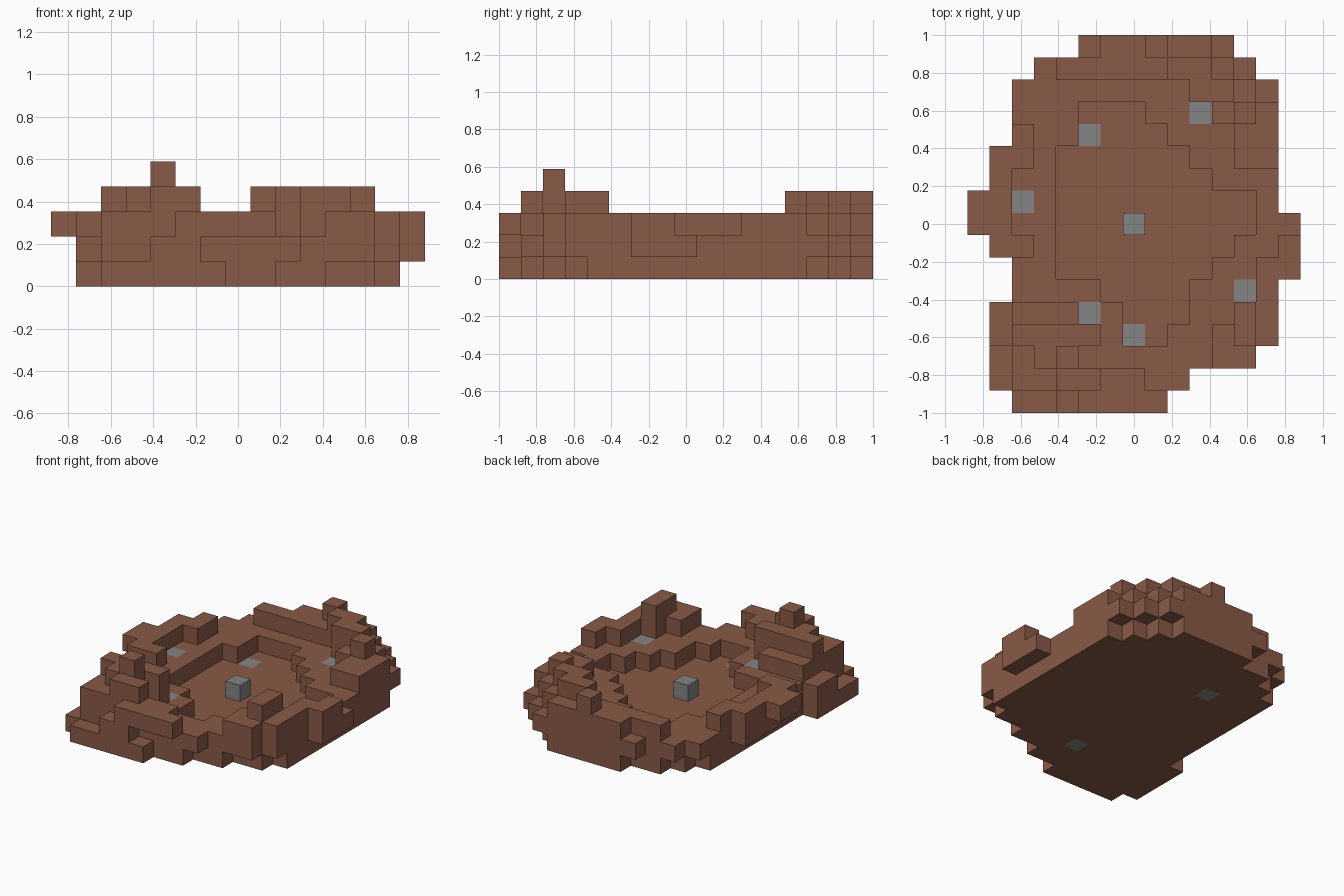
import bpy
import bmesh
from mathutils import Vector

cube = bpy.data.objects.get("Cube")
if cube:
    bpy.data.objects.remove(cube, do_unlink=True)

COLUMNS, ROWS = 15, 17
UNIT = 2 / ROWS


def make_material(name, colour):
    mat = bpy.data.materials.new(name)
    mat.use_nodes = True
    mat.diffuse_color = colour
    mat.node_tree.nodes["Principled BSDF"].inputs["Base Color"].default_value = colour
    return mat


def cells(level, *blocks):
    """Fill grid blocks (first column, last column, first row, last row) on one level."""
    return {(column, row, level)
            for left, right, front, back in blocks
            for column in range(left, right + 1)
            for row in range(front, back + 1)}


def build_part(name, part, occupied, material):
    """Skin the part's cells, leaving out faces buried against other cells."""
    bm = bmesh.new()
    for cell in sorted(part):
        for axis in range(3):
            for side in (-1, 1):
                normal = Vector((0, 0, 0))
                normal[axis] = side
                neighbour = tuple(int(c + n) for c, n in zip(cell, normal))
                if neighbour in occupied:
                    continue
                u, v = Vector((0, 0, 0)), Vector((0, 0, 0))
                u[(axis + 1) % 3] = side
                v[(axis + 2) % 3] = 1
                middle = Vector(cell) + Vector((.5, .5, .5)) + normal / 2
                corners = [middle + (a * u + b * v) / 2
                           for a, b in ((-1, -1), (1, -1), (1, 1), (-1, 1))]
                bm.faces.new([bm.verts.new((p - Vector((COLUMNS / 2, ROWS / 2, 0))) * UNIT)
                              for p in corners])
    bmesh.ops.remove_doubles(bm, verts=bm.verts, dist=UNIT / 100)
    mesh = bpy.data.meshes.new(name)
    bm.to_mesh(mesh)
    bm.free()
    mesh.materials.append(material)
    bpy.context.collection.objects.link(bpy.data.objects.new(name, mesh))


earth = make_material("earth brown", (.25, .102, .062, 1))
rock = make_material("stone grey", (.235, .235, .235, 1))

# Flat slab that forms the basin floor
floor_slab = cells(
    0, (2, 6, 0, 0), (1, 8, 1, 1), (1, 10, 2, 2), (1, 12, 3, 3), (1, 13, 4, 4),
    (2, 13, 5, 13), (3, 12, 14, 14), (4, 11, 15, 15), (6, 10, 16, 16))

# Terrace ring around the sunken basin
terrace = cells(
    1, (4, 5, 0, 0), (2, 9, 1, 1), (2, 12, 2, 2), (1, 13, 3, 4), (2, 13, 5, 5),
    (2, 14, 6, 6), (1, 14, 7, 8), (1, 13, 9, 11), (2, 13, 12, 14),
    (3, 12, 15, 15), (5, 11, 16, 16))
basin = cells(
    1, (7, 8, 3, 3), (7, 9, 4, 4), (6, 9, 5, 5), (4, 10, 6, 6), (4, 11, 7, 7),
    (4, 12, 8, 9), (4, 10, 10, 10), (4, 9, 11, 11), (5, 8, 12, 12), (5, 7, 13, 13))
terrace -= basin

# Broken rim standing on the terrace
front_rim = cells(2, (5, 8, 0, 0), (2, 7, 1, 1), (2, 4, 2, 4), (5, 5, 3, 3))
left_rim = cells(2, (11, 12, 2, 3), (13, 13, 3, 6), (12, 12, 4, 4), (14, 14, 6, 7))
right_rim = cells(2, (1, 2, 7, 7), (0, 1, 8, 9), (1, 1, 10, 11), (2, 2, 11, 12))
back_rim = cells(2, (12, 13, 11, 13), (11, 11, 13, 13), (10, 12, 14, 14),
                 (4, 11, 15, 15), (6, 10, 16, 16))

# Mounds on the rim, and the peak
front_mound = cells(3, (4, 5, 1, 1), (3, 4, 2, 2), (2, 5, 3, 3))
left_mound = cells(3, (12, 12, 3, 4))
back_mound = cells(3, (12, 12, 13, 13), (10, 11, 14, 14), (9, 10, 15, 15), (8, 8, 16, 16))
peak = cells(4, (4, 4, 2, 2))

# Stones set flush in the floor and terrace, with one standing in the middle
floor_stones = cells(0, (5, 5, 12, 12), (7, 7, 3, 3))
terrace_stones = cells(1, (10, 10, 13, 13), (2, 2, 9, 9), (12, 12, 5, 5), (5, 5, 4, 4))
centre_stone = cells(1, (7, 7, 8, 8))

stones = {"floor_stones": floor_stones, "terrace_stones": terrace_stones,
          "centre_stone": centre_stone}
ground = {"floor_slab": floor_slab, "terrace": terrace, "front_rim": front_rim,
          "left_rim": left_rim, "right_rim": right_rim, "back_rim": back_rim,
          "front_mound": front_mound, "left_mound": left_mound,
          "back_mound": back_mound, "peak": peak}

stone_cells = set().union(*stones.values())
occupied = stone_cells.union(*ground.values())
for name, part in ground.items():
    build_part(name, part - stone_cells, occupied, earth)
for name, part in stones.items():
    build_part(name, part, occupied, rock)
